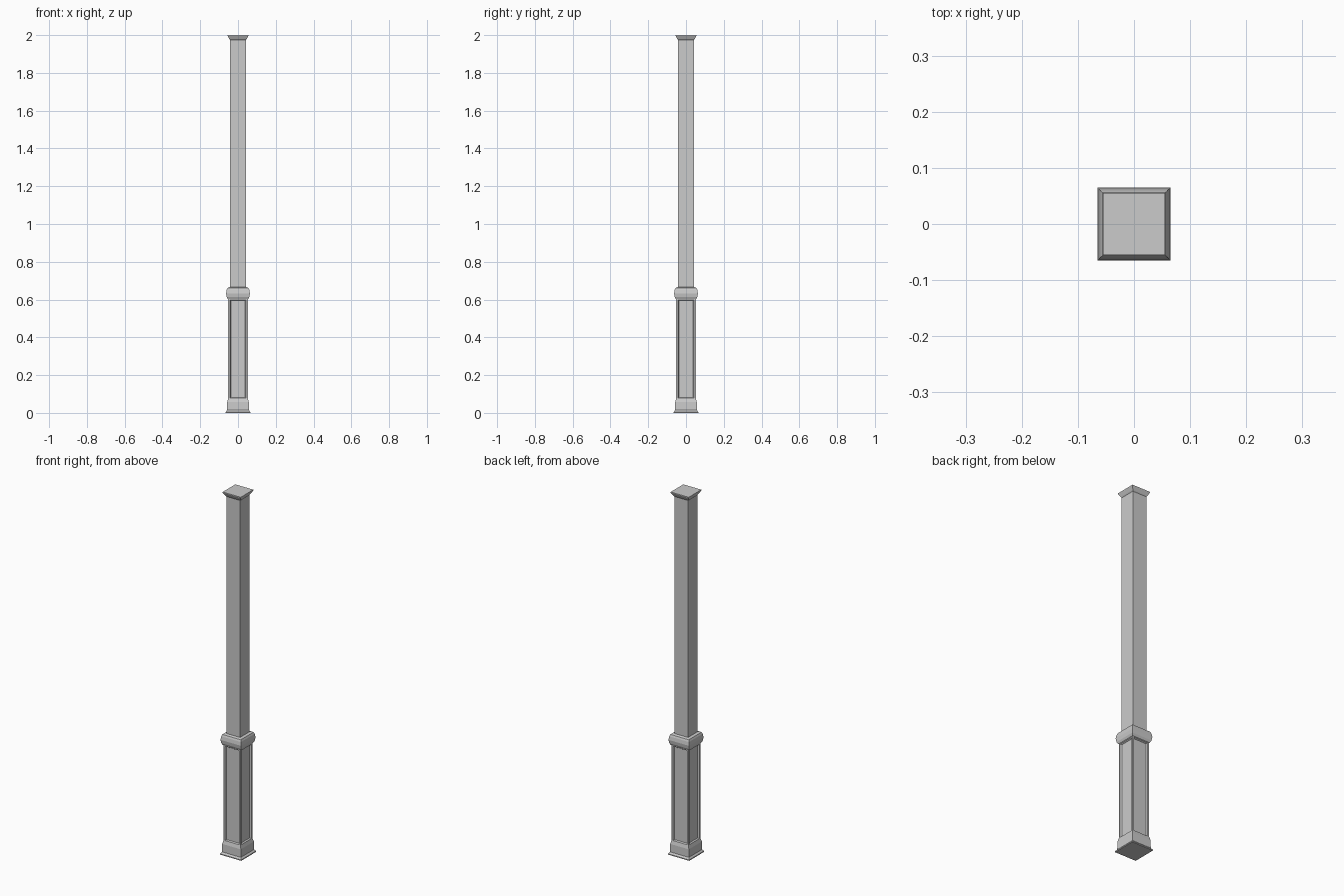
import bpy, bmesh

if "Cube" in bpy.data.objects:
    bpy.data.objects.remove(bpy.data.objects["Cube"])


def finish(name, bm):
    bmesh.ops.recalc_face_normals(bm, faces=bm.faces)
    mesh = bpy.data.meshes.new(name)
    bm.to_mesh(mesh)
    bm.free()
    obj = bpy.data.objects.new(name, mesh)
    bpy.context.collection.objects.link(obj)
    return obj


def square_loft(profile):
    """Stack square rings given as (half width, height) and cap the ends."""
    bm = bmesh.new()
    rings = [[bm.verts.new((sx * r, sy * r, z))
              for sx, sy in ((-1, -1), (1, -1), (1, 1), (-1, 1))]
             for r, z in profile]
    for a, b in zip(rings, rings[1:]):
        for i in range(4):
            j = (i + 1) % 4
            bm.faces.new((a[i], a[j], b[j], b[i]))
    bm.faces.new(rings[0][::-1])
    bm.faces.new(rings[-1])
    bmesh.ops.recalc_face_normals(bm, faces=bm.faces)
    return bm


# Flared plinth at the foot
finish("plinth", square_loft([(0.065, 0), (0.065, 0.005), (0.0575, 0.014),
                              (0.057, 0.058), (0.052, 0.077)]))

# Lower post with a recessed panel on each side
bm = square_loft([(0.052, 0.068), (0.052, 0.608)])
sides = [f for f in bm.faces if abs(f.normal.z) < 0.5]
bmesh.ops.inset_individual(bm, faces=sides, thickness=0.014)
bmesh.ops.inset_individual(bm, faces=sides, thickness=0.006, depth=-0.007)
finish("panelled_lower_post", bm)

# Rounded collar
finish("collar", square_loft([(0.052, 0.602), (0.055, 0.604), (0.060, 0.614),
                              (0.063, 0.633), (0.060, 0.652), (0.056, 0.662),
                              (0.042, 0.666)]))

# Plain upper shaft
finish("upper_shaft", square_loft([(0.042, 0.66), (0.042, 1.98)]))

# Flared cap
finish("cap", square_loft([(0.042, 1.974), (0.046, 1.979), (0.055, 1.996),
                           (0.055, 2.0)]))
